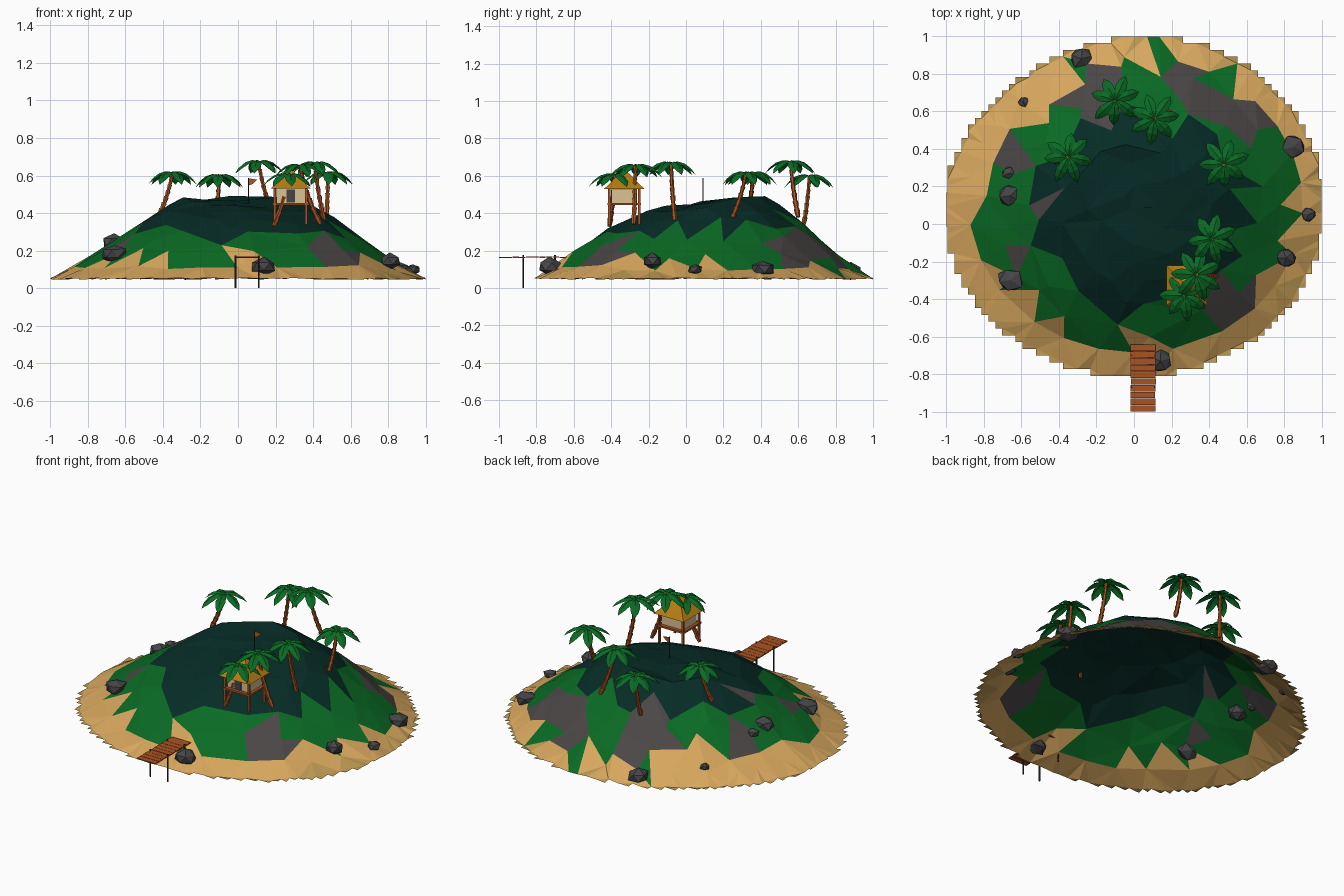
import bpy, bmesh, math, random
from mathutils import Vector, Matrix
from mathutils.geometry import delaunay_2d_cdt

if "Cube" in bpy.data.objects:
    bpy.data.objects.remove(bpy.data.objects["Cube"])

random.seed(11)
COLOURS = {
    "sand": (0.68, 0.385, 0.11), "wet_sand": (0.52, 0.32, 0.085), "grass": (0.003, 0.145, 0.018),
    "jungle": (0.002, 0.025, 0.019), "cliff": (0.072, 0.062, 0.062), "stone": (0.060, 0.060, 0.066),
    "wood": (0.40, 0.088, 0.016), "dark_wood": (0.035, 0.028, 0.024),
    "thatch": (0.46, 0.20, 0.006), "plaster": (0.72, 0.54, 0.29)}
MATS = {}
for name, c in COLOURS.items():
    MATS[name] = bpy.data.materials.new(name)
    MATS[name].diffuse_color = (*c, 1)


def finish(bm, name, *mats):
    me = bpy.data.meshes.new(name)
    bm.to_mesh(me)
    bm.free()
    for m in mats:
        me.materials.append(MATS[m])
    ob = bpy.data.objects.new(name, me)
    bpy.context.collection.objects.link(ob)
    return ob


def add_box(bm, x0, x1, y0, y1, z0, z1):
    m = Matrix.Translation(((x0 + x1) / 2, (y0 + y1) / 2, (z0 + z1) / 2))
    bmesh.ops.create_cube(bm, size=1, matrix=m @ Matrix.Diagonal((x1 - x0, y1 - y0, z1 - z0, 1)))


def add_rod(bm, a, b, r1, r2, sides=6):
    a, b = Vector(a), Vector(b)
    d = b - a
    m = Matrix.Translation((a + b) / 2) @ d.to_track_quat('Z', 'Y').to_matrix().to_4x4()
    bmesh.ops.create_cone(bm, cap_ends=True, segments=sides, radius1=r1, radius2=r2,
                          depth=d.length, matrix=m)


# --- island terrain: stair-stepped shore, jittered rings of inner points ---
PROFILE = [(0, .462), (.15, .468), (.3, .482), (.4, .43), (.5, .37), (.6, .305),
           (.75, .195), (.9, .095), (1.1, .05)]


def height(r):
    for (r0, z0), (r1, z1) in zip(PROFILE, PROFILE[1:]):
        if r <= r1:
            return z0 + (z1 - z0) * (r - r0) / (r1 - r0)
    return .05


def build_island():
    rows, y0, y1 = 50, -0.81, 1.0
    step = (y1 - y0) / rows
    right, left = [], []
    for j in range(rows):
        ya, yb = y0 + j * step, y0 + (j + 1) * step
        t = ((ya + yb) / 2 - 0.095) / 0.905
        w = math.sqrt(max(0, 1 - t * t))
        xr = min(1, round((0.01 + w + .05 * max(0, t) ** 4) / step) * step + .008)
        xl = max(-1, round((-.005 - w + .09 * max(0, t)) / step) * step - .015)
        right += [(xr, ya), (xr, yb)]
        left += [(xl, ya), (xl, yb)]
    corners = []
    for p in right + left[::-1]:
        if not corners or p != corners[-1]:
            corners.append(p)
    shore = []
    for p, q in zip(corners, corners[1:] + corners[:1]):
        n = max(1, round(math.dist(p, q) / .06))
        shore += [(p[0] + (q[0] - p[0]) * i / n, p[1] + (q[1] - p[1]) * i / n) for i in range(n)]
    pts = [Vector(p) for p in shore]
    zs = [.05 + random.uniform(-.005, .005) for _ in pts]
    rings = [(.0, 1), (.13, 6), (.29, 11), (.42, 15), (.54, 18), (.66, 20), (.78, 22), (.89, 26)]
    for k, (r, n) in enumerate(rings):
        for i in range(n):
            a = 2 * math.pi * (i + .5 * (k % 2) + random.uniform(-.3, .3)) / n
            rr = r + random.uniform(-.045, .045) * (0 < r < .85)
            s = math.sin(a)
            pts.append(Vector((.01 + rr * math.cos(a), .09 + .12 * (1 - rr) + .885 * rr * s)))
            dip = .05 * max(0, -s) * max(0, 1 - abs(rr - .27) / .2)
            rise = .045 * max(0, -s) ** 2 * max(0, 1 - abs(rr - .73) / .25)
            zs.append(height(rr) - dip + rise + random.uniform(-.013, .013))
    vs, _, fs, orig, _, _ = delaunay_2d_cdt(pts, [], [list(range(len(shore)))], 1, 1e-5)
    bm = bmesh.new()
    bv = [bm.verts.new((v.x, v.y, zs[orig[i][0]] if orig[i] else .05)) for i, v in enumerate(vs)]
    cliffs = [(.53, -.46, .15), (.57, .62, .15), (.30, .74, .11), (-.22, .68, .14),
              (-.62, .36, .08), (-.54, .13, .08), (-.62, -.2, .07)]
    for f in fs:
        face = bm.faces.new([bv[i] for i in f])
        face.normal_update()
        if face.normal.z < 0:
            face.normal_flip()
        c = face.calc_center_median()
        a = math.atan2(c.y - .12, c.x)
        sand = (.15 - .045 * max(0, math.cos(a - 1.0)) + random.uniform(-.02, .02)
                + .06 * max(0, math.cos(3 * (a - 2.45))) * (c.x < 0 < c.y))
        sand += .07 * (abs(c.x - .01) < .07 and c.y < 0) - .012 * (c.y < -.3)
        jungle = .325 + .045 * math.sin(a) + random.uniform(-.025, .025)
        if any(math.hypot(c.x - x, c.y - y) < r for x, y, r in cliffs) and .11 < c.z < .4:
            face.material_index = 4
        elif c.z < .066:
            face.material_index = 1
        else:
            face.material_index = 0 if c.z < sand else 2 if c.z < jungle else 3
    finish(bm, "island_terrain", "sand", "wet_sand", "grass", "jungle", "cliff")


build_island()

# --- boulders on the beach: x, y, z, radius ---
ROCKS = [(-.28, .88, .09, .066), (-.59, .65, .14, .032), (.85, .41, .10, .068), (.93, .05, .10, .042),
         (.81, -.18, .145, .063), (.14, -.73, .115, .072), (-.66, .15, .245, .064),
         (-.67, .27, .235, .037), (-.66, -.30, .185, .074)]
for i, (x, y, z, r) in enumerate(ROCKS):
    bm = bmesh.new()
    bmesh.ops.create_icosphere(bm, subdivisions=1, radius=r)
    for v in bm.verts:
        v.co *= random.uniform(.8, 1.1)
        v.co.z *= .72
    bmesh.ops.convex_hull(bm, input=bm.verts)
    bmesh.ops.rotate(bm, verts=bm.verts, matrix=Matrix.Rotation(random.uniform(0, 6), 3, 'Z'))
    bmesh.ops.translate(bm, verts=bm.verts, vec=(x, y, z))
    finish(bm, f"boulder_{i}", "stone")

# --- palms: crown point, base point ---
PALMS = [((-.10, .66, .60), (-.12, .63, .34)), ((.11, .56, .675), (.19, .60, .38)),
         ((-.35, .36, .615), (-.42, .33, .39)), ((.48, .32, .615), (.47, .24, .36)),
         ((.41, -.08, .668), (.46, -.06, .36)), ((.33, -.27, .655), (.44, -.28, .34)),
         ((.27, -.38, .605), (.19, -.41, .33))]
FROND = [(.0, .008, .0), (.04, .022, .008), (.08, .030, -.004), (.115, .022, -.030), (.142, 0, -.064)]
for i, (top, base) in enumerate(PALMS):
    top, base = Vector(top), Vector(base)
    # trunk of flared segments along a bent line
    bm = bmesh.new()
    mid = (top + base) / 2 + Vector(((top.x - base.x) * .25, (top.y - base.y) * .25, 0))
    path = [base * (1 - t) ** 2 + mid * 2 * t * (1 - t) + top * t * t for t in [k / 7 for k in range(8)]]
    for k in range(7):
        r = .016 - .0008 * k
        add_rod(bm, path[k], path[k + 1], r * .7, r)
    finish(bm, f"palm_trunk_{i}", "wood")
    # crown of folded drooping fronds
    bm = bmesh.new()
    turn = random.uniform(0, 6)
    for k in range(7):
        a = turn + 2 * math.pi * k / 7 + random.uniform(-.14, .14)
        s = random.uniform(.88, 1.06)
        out, side = Vector((math.cos(a), math.sin(a), 0)), Vector((-math.sin(a), math.cos(a), 0))
        rows = []
        for d, w, z in FROND:
            c = top + out * d * s + Vector((0, 0, z))
            fold = Vector((0, 0, -w * .4))
            rows.append([bm.verts.new(p) for p in (c - side * w + fold, c, c + side * w + fold)])
        for p, q in zip(rows, rows[1:]):
            for e in (0, 1):
                bm.faces.new((p[e], q[e], q[e + 1], p[e + 1]))
    bmesh.ops.remove_doubles(bm, verts=bm.verts, dist=1e-5)
    finish(bm, f"palm_fronds_{i}", "grass")

# --- hut on stilts ---
HX, HY = .28, -.33
bm = bmesh.new()
add_box(bm, HX - .076, HX + .076, HY - .068, HY + .068, .455, .54)
finish(bm, "hut_walls", "plaster")

bm = bmesh.new()
add_box(bm, HX - .095, HX + .095, HY - .09, HY + .09, .443, .455)
for sx in (-1, 1):
    for sy in (-1, 1):
        x, y = HX + sx * .084, HY + sy * .08
        add_box(bm, x - .006, x + .006, y - .006, y + .006, .34, .54)
finish(bm, "hut_deck_and_stilts", "wood")

bm = bmesh.new()
add_box(bm, HX - .022, HX + .024, HY - .072, HY - .066, .456, .525)
finish(bm, "hut_door", "stone")

bm = bmesh.new()
for z, d, r1, r2 in ((.53, .055, .108, .05), (.575, .06, .066, .0)):
    bmesh.ops.create_cone(bm, cap_ends=True, segments=4, radius1=r1 * math.sqrt(2), radius2=r2 * math.sqrt(2),
                          depth=d, matrix=Matrix.Translation((HX, HY, z + d / 2)) @ Matrix.Rotation(math.pi / 4, 4, 'Z'))
finish(bm, "hut_thatched_roof", "thatch")

# --- pier ---
bm = bmesh.new()
for k in range(10):
    y, dx, dz = -1 + k * .036, random.uniform(-.003, .003), random.uniform(-.001, .001)
    add_box(bm, -.017 + dx, .116 + dx, y, y + .034, .161 + dz, .167 + dz)
finish(bm, "pier_planks", "wood")
bm = bmesh.new()
for x in (-.013, .110):
    for y, z in ((-.87, 0), (-.70, .055)):
        add_rod(bm, (x, y, z), (x, y, .175), .005, .005)
finish(bm, "pier_posts", "dark_wood")

# --- summit flag ---
bm = bmesh.new()
add_rod(bm, (.055, .09, .44), (.055, .09, .588), .003, .003)
finish(bm, "flag_pole", "dark_wood")
bm = bmesh.new()
bm.faces.new([bm.verts.new(p) for p in ((.056, .09, .548), (.08, .087, .556), (.102, .09, .578), (.056, .09, .586))])
finish(bm, "flag", "wood")

for m in bpy.data.materials:
    if m.users and not m.is_grease_pencil:
        m.use_nodes = True
        m.node_tree.nodes["Principled BSDF"].inputs["Base Color"].default_value = m.diffuse_color
